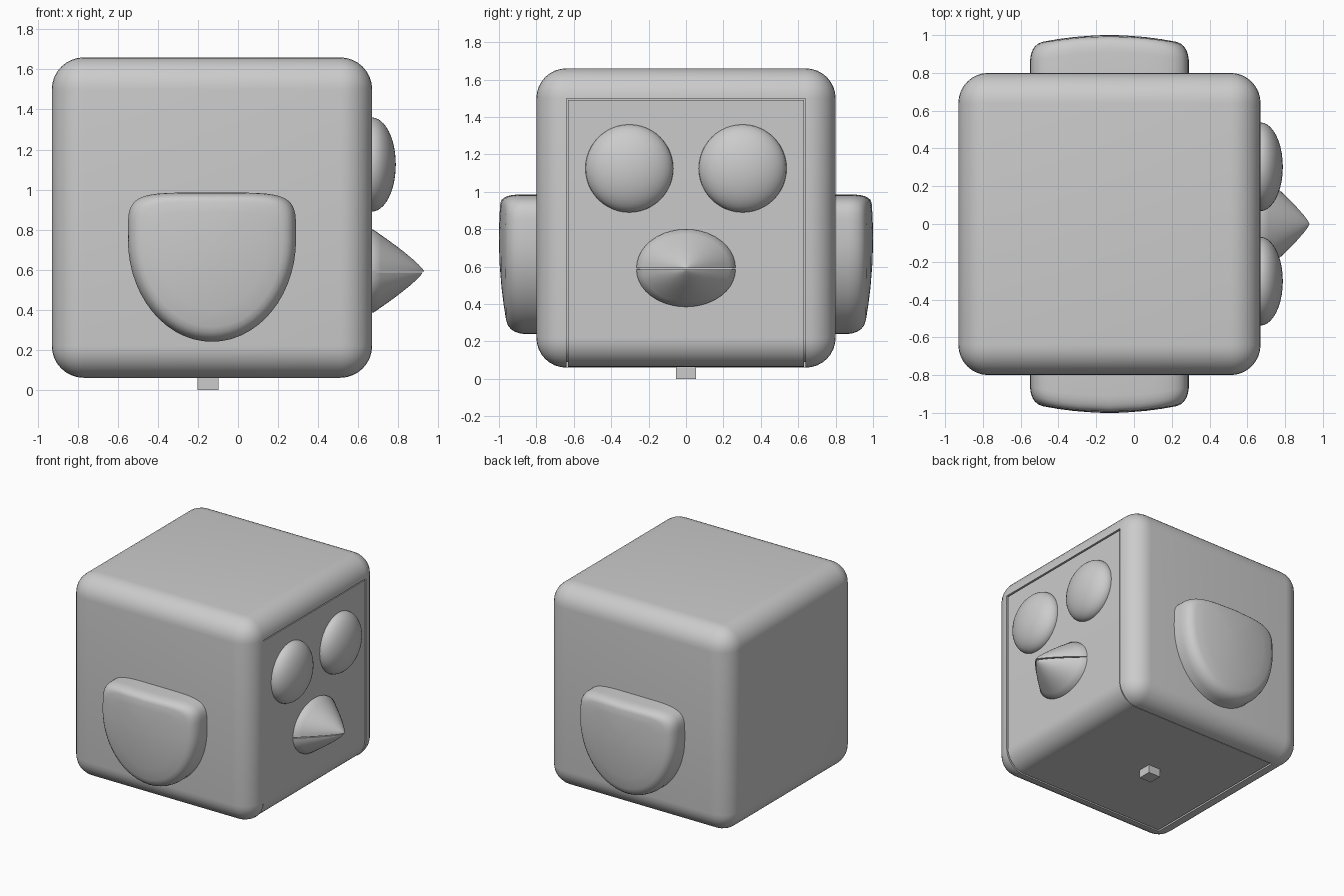
import bpy, bmesh, math

if "Cube" in bpy.data.objects:
    bpy.data.objects.remove(bpy.data.objects["Cube"])

CX = -0.13  # centre of the head along x


def finish(bm, name, angle=35):
    bmesh.ops.recalc_face_normals(bm, faces=bm.faces)
    me = bpy.data.meshes.new(name)
    bm.to_mesh(me)
    bm.free()
    ob = bpy.data.objects.new(name, me)
    bpy.context.collection.objects.link(ob)
    smooth(ob, angle)
    return ob


def smooth(ob, angle=35):
    bpy.ops.object.select_all(action='DESELECT')
    ob.select_set(True)
    bpy.context.view_layer.objects.active = ob
    bpy.ops.object.shade_smooth_by_angle(angle=math.radians(angle))


def loft(name, rings, tip=None, angle=35):
    """Skin closed rings of points, capping the start and closing on a tip."""
    bm = bmesh.new()
    loops = [[bm.verts.new(p) for p in r] for r in rings]
    n = len(loops[0])
    for a, b in zip(loops, loops[1:]):
        for i in range(n):
            j = (i + 1) % n
            bm.faces.new((a[i], a[j], b[j], b[i]))
    bm.faces.new(loops[0])
    if tip:
        t = bm.verts.new(tip)
        for i in range(n):
            bm.faces.new((loops[-1][i], loops[-1][(i + 1) % n], t))
    else:
        bm.faces.new(loops[-1])
    return finish(bm, name, angle)


def box(name, centre, size, bevel=0):
    bm = bmesh.new()
    bmesh.ops.create_cube(bm, size=1)
    for v in bm.verts:
        v.co = [c + k * s for c, k, s in zip(centre, v.co, size)]
    if bevel:
        bmesh.ops.bevel(bm, geom=bm.edges[:], offset=bevel, segments=8,
                        profile=0.5, affect='EDGES')
    return finish(bm, name)


def wrap(depth, top, back):
    """Side profile running down the face and under the rounded chin."""
    r = 0.16 - depth
    pts = [(0.67 - depth, top)]
    for i in range(11):
        a = math.radians(9 * i)
        pts.append((0.51 + r * math.cos(a), 0.22 - r * math.sin(a)))
    return pts + [(back, 0.06 + depth)]


def prism(name, pts, half_width):
    return loft(name, [[(x, y, z) for x, z in pts] for y in (-half_width, half_width)])


# Rounded head block with a channel over the face and bottom
head = box("head", (CX, 0, 0.86), (1.6, 1.6, 1.6), 0.16)
D = 0.03
cutter = prism("channel_cutter", [(0.8, 1.5)] + wrap(D, 1.5, -0.77)
               + [(-0.77, -0.1), (0.8, -0.1)], 0.64)
cutter.hide_render = True
mod = head.modifiers.new("channel", 'BOOLEAN')
mod.object = cutter
mod.operation = 'DIFFERENCE'
mod.solver = 'EXACT'
bpy.context.view_layer.objects.active = head
bpy.ops.object.modifier_apply(modifier=mod.name)
bpy.data.objects.remove(cutter)
smooth(head)

# Face panel almost filling the channel, leaving a thin groove
prism("face_panel", wrap(0.004, 1.49, -0.76)
      + wrap(D + 0.01, 1.49, -0.76)[::-1], 0.631)

# Eyes: flattened spheres
for side, label in ((-1, "right"), (1, "left")):
    bm = bmesh.new()
    bmesh.ops.create_uvsphere(bm, u_segments=40, v_segments=24, radius=1)
    for v in bm.verts:
        x, y, z = v.co
        v.co = (0.668 + 0.12 * x, side * 0.303 + 0.235 * y, 1.125 + 0.235 * z)
    finish(bm, label + "_eye")

# Wings: flat-topped rounded outline with a domed outer face
outline = []
for i in range(56):
    a = 2 * math.pi * i / 56
    c, s = math.cos(a), math.sin(a)
    e = 2 / 5 if s > 0 else 1
    outline.append((math.copysign(abs(c) ** e, c) * 0.42,
                    0.75 + math.copysign(abs(s) ** e, s) * (0.235 if s > 0 else 0.51)))


def dome(x, z):
    return 0.05 * (x / 0.42) ** 2 + 0.05 * ((0.75 - z) / 0.5) ** 2


layers = [(1, 0.08), (0.99, 0.055), (0.97, 0.032), (0.94, 0.016), (0.9, 0.005),
          (0.84, 0), (0.65, 0), (0.45, 0), (0.2, 0)]
for side, label in ((-1, "right"), (1, "left")):
    rings = [[(CX + x, side * 0.7, z) for x, z in outline]]
    for k, drop in layers:
        pts = [(k * x, 0.7 + k * (z - 0.7)) for x, z in outline]
        rings.append([(CX + x, side * (1 - drop - dome(x, z)), z) for x, z in pts])
    loft(label + "_wing", rings, (CX, side * (1 - dome(0, 0.7)), 0.7), 50)

# Beak: two half cones meeting at a thin seam
for sign, label, z0, h, tip in ((1, "upper", 0.592, 0.208, 0.93),
                                (-1, "lower", 0.585, 0.2, 0.922)):
    rings = []
    for t in (1.15, 1, 0.85, 0.7, 0.55, 0.4, 0.25, 0.12, 0.04):
        k = min(1, t) ** 0.83
        rings.append([(tip - (tip - 0.675) * t, 0.265 * k * math.cos(math.pi * i / 20),
                       z0 + sign * h * k * math.sin(math.pi * i / 20)) for i in range(21)])
    loft(label + "_beak", rings, (tip, 0, z0), 50)

# Small peg under the head
box("peg", (-0.15, 0, 0.05), (0.105, 0.105, 0.1))
